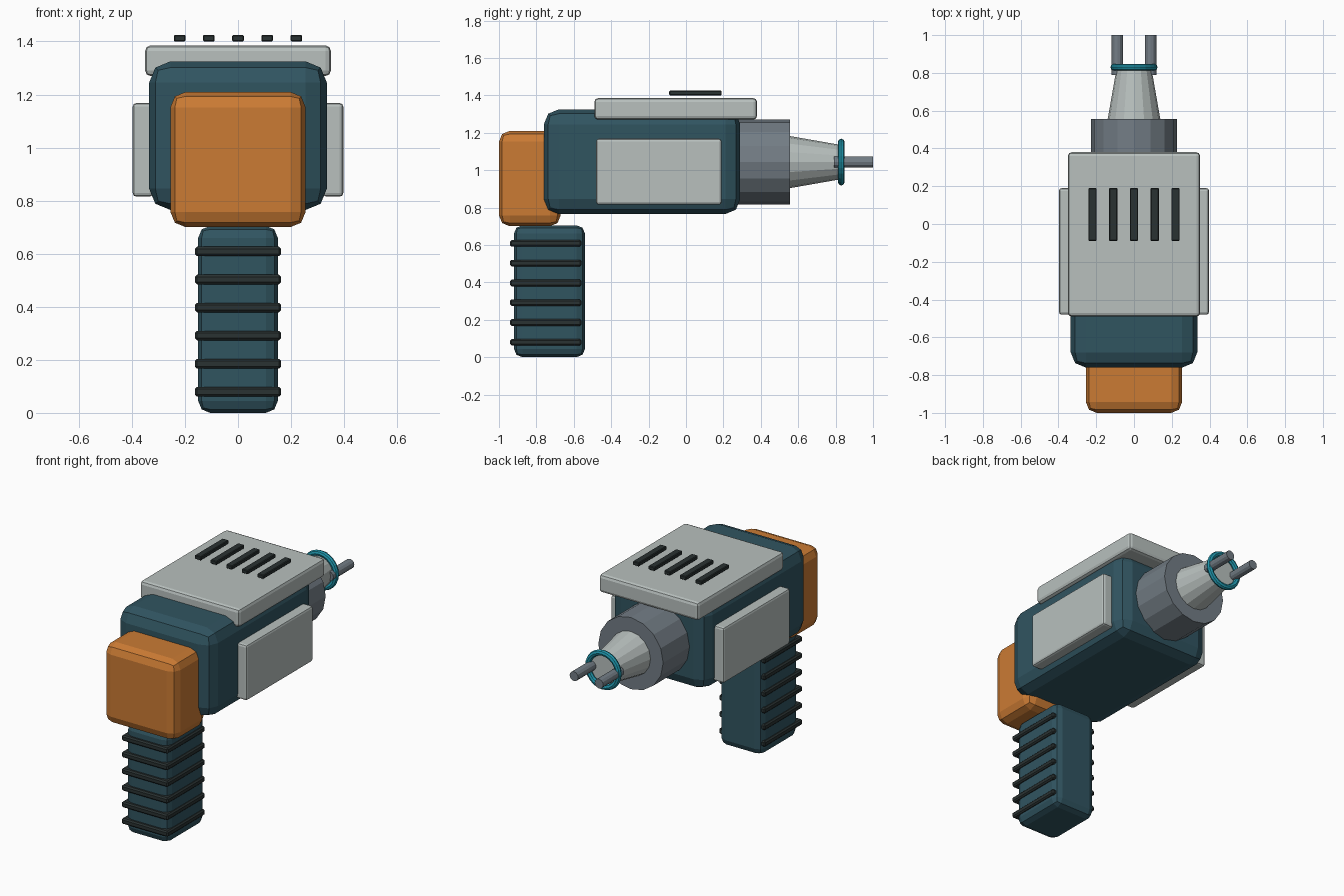
import bpy, math

if "Cube" in bpy.data.objects:
    bpy.data.objects.remove(bpy.data.objects["Cube"])


def material(name, rgb):
    m = bpy.data.materials.new(name)
    m.diffuse_color = (*rgb, 1)
    m.use_nodes = True
    m.node_tree.nodes["Principled BSDF"].inputs["Base Color"].default_value = m.diffuse_color
    return m


TEAL = material("dark teal", (0.030, 0.089, 0.118))
ORANGE = material("orange", (0.597, 0.198, 0.034))
LIGHT = material("light grey", (0.479, 0.527, 0.515))
STEEL = material("steel grey", (0.171, 0.205, 0.235))
BLACK = material("charcoal", (0.023, 0.032, 0.032))
CYAN = material("cyan", (0.014, 0.305, 0.413))
AXIS_Z = 1.043  # height of the nozzle axis


def finish(name, mat):
    ob = bpy.context.object
    ob.name = name
    ob.data.materials.append(mat)
    return ob


def box(name, mat, xs, ys, zs, bevel, segments=2):
    """Bevelled box spanning the given ranges."""
    spans = (xs, ys, zs)
    bpy.ops.mesh.primitive_cube_add(size=1, location=[(a + b) / 2 for a, b in spans])
    ob = finish(name, mat)
    ob.scale = [b - a for a, b in spans]
    bpy.ops.object.transform_apply(location=False, rotation=False, scale=True)
    mod = ob.modifiers.new("rounded edges", 'BEVEL')
    mod.width, mod.segments = bevel, segments
    return ob


def tube(name, mat, x, y0, y1, r0, r1, sides):
    """Cylinder or cone along y, radius r0 at y0 and r1 at y1."""
    bpy.ops.mesh.primitive_cone_add(vertices=sides, radius1=r0, radius2=r1, depth=y1 - y0,
                                    location=(x, (y0 + y1) / 2, AXIS_Z),
                                    rotation=(-math.pi / 2, 0, 0))
    return finish(name, mat)


# Main housing and end cap
box("body", TEAL, (-0.335, 0.335), (-0.76, 0.29), (0.765, 1.325), 0.08)
box("end_cap", ORANGE, (-0.255, 0.255), (-1.0, -0.67), (0.70, 1.21), 0.058)

# Handle with grip ribs
box("handle", TEAL, (-0.15, 0.15), (-0.92, -0.54), (0.0, 0.705), 0.045)
for i in range(6):
    z = 0.08 + i * 0.1057
    box(f"grip_rib_{i + 1}", BLACK, (-0.163, 0.163), (-0.94, -0.56),
        (z - 0.018, z + 0.018), 0.008, 1)

# Cover plates
box("top_plate", LIGHT, (-0.35, 0.35), (-0.49, 0.38), (1.27, 1.385), 0.02)
for side, label in ((-1, "left"), (1, "right")):
    xs = sorted((side * 0.32, side * 0.397))
    box(f"side_plate_{label}", LIGHT, xs, (-0.48, 0.19), (0.815, 1.168), 0.014)

# Vent bars above the top plate
for i in range(5):
    x = (i - 2) * 0.11
    box(f"vent_bar_{i + 1}", BLACK, (x - 0.022, x + 0.022), (-0.09, 0.19),
        (1.40, 1.425), 0.004, 1)

# Nozzle: collar, cone, ring and two prongs
tube("collar", STEEL, 0, 0.25, 0.555, 0.228, 0.228, 16)
tube("nozzle_cone", LIGHT, 0, 0.54, 0.82, 0.142, 0.093, 16)
bpy.ops.mesh.primitive_torus_add(major_radius=0.107, minor_radius=0.018,
                                 major_segments=24, minor_segments=8,
                                 location=(0, 0.83, AXIS_Z), rotation=(math.pi / 2, 0, 0))
finish("nozzle_ring", CYAN)
for side, label in ((-1, "left"), (1, "right")):
    tube(f"prong_{label}", STEEL, side * 0.088, 0.79, 1.0, 0.03, 0.03, 12)
